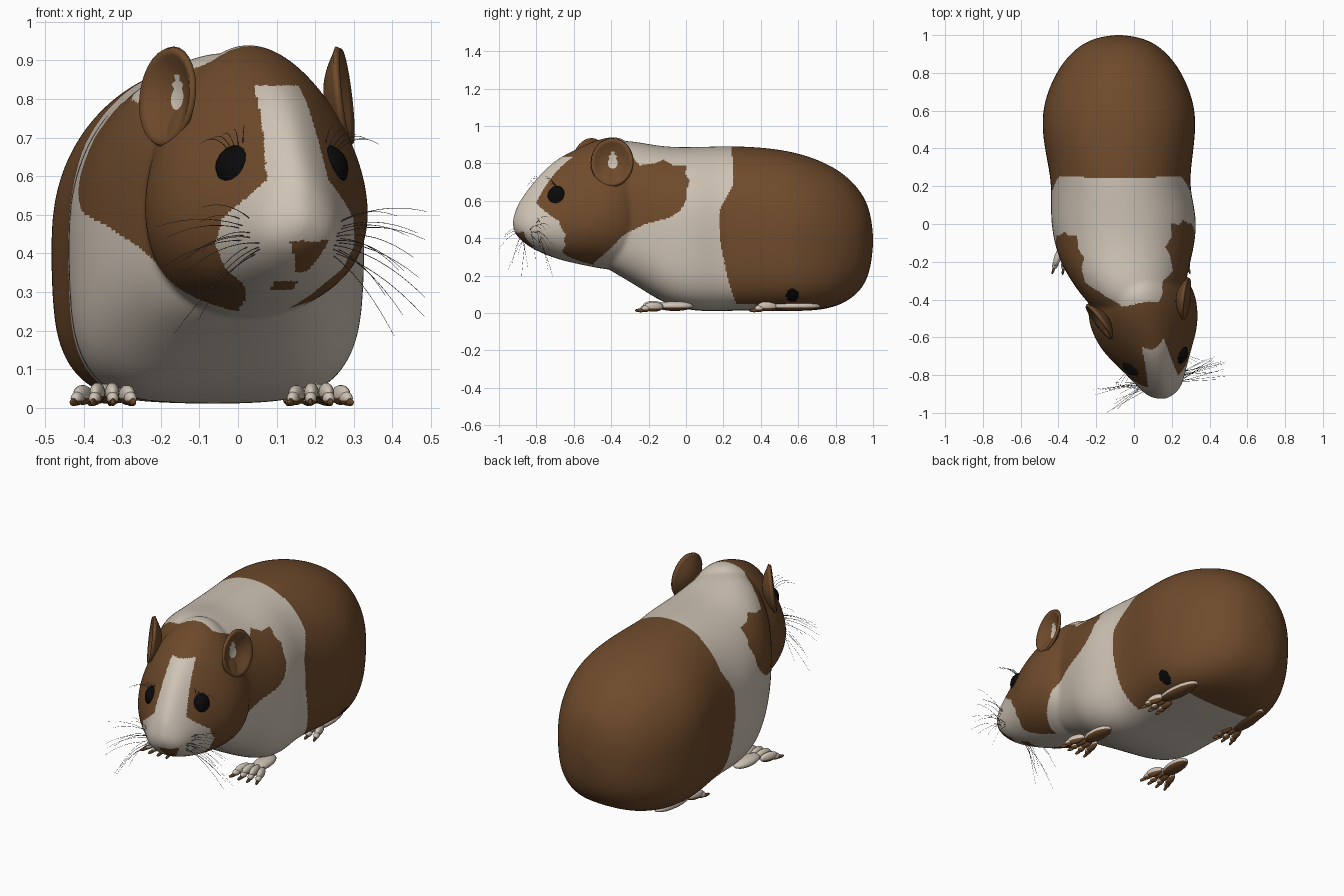
import bpy, bmesh, math, random
from math import sin, cos, pi
from mathutils import Vector, Matrix

random.seed(4)
cube = bpy.data.objects.get("Cube")
if cube:
    bpy.data.objects.remove(cube)


def material(name, rgb):
    m = bpy.data.materials.new(name)
    m.use_nodes = True
    m.diffuse_color = (*rgb, 1)
    m.node_tree.nodes["Principled BSDF"].inputs["Base Color"].default_value = (*rgb, 1)
    return m


BROWN, CREAM, BLACK, GREY = 0, 1, 2, 3
mats = [material("brown fur", (.158, .07, .025)), material("cream fur", (.62, .545, .46)),
        material("eye black", (.003, .003, .003)), material("whisker grey", (.12, .11, .10))]

# Head frame: s runs forward, t runs to the model's left
TURN = math.radians(15)
ORIGIN = Vector((.03, -.40, 0))
FWD = Vector((sin(TURN), -cos(TURN), 0))
LAT = Vector((cos(TURN), sin(TURN), 0))
UP = Vector((0, 0, 1))


def head_point(s, t, z):
    return ORIGIN + FWD * s + LAT * t + UP * z


def make(name, bm):
    bmesh.ops.recalc_face_normals(bm, faces=bm.faces)
    me = bpy.data.meshes.new(name)
    bm.to_mesh(me)
    bm.free()
    for m in mats:
        me.materials.append(m)
    me.shade_smooth()
    ob = bpy.data.objects.new(name, me)
    bpy.context.collection.objects.link(ob)
    return ob


def bake(ob):
    """Replace the mesh by its modified result."""
    bpy.context.view_layer.update()
    dg = bpy.context.evaluated_depsgraph_get()
    me = bpy.data.meshes.new_from_object(ob.evaluated_get(dg))
    ob.modifiers.clear()
    ob.data = me
    me.shade_smooth()


def loft(bm, rings, tip_a, tip_b):
    rows = [[bm.verts.new(p) for p in r] for r in rings]
    n = len(rows[0])
    for a, b in zip(rows, rows[1:]):
        for i in range(n):
            bm.faces.new((a[i], a[(i + 1) % n], b[(i + 1) % n], b[i]))
    for row, tip in ((rows[0], tip_a), (rows[-1], tip_b)):
        v = bm.verts.new(tip)
        for i in range(n):
            bm.faces.new((row[i], row[(i + 1) % n], v))


ANGLES = [2 * pi * i / 28 for i in range(28)]


def body_ring(y, cx, w, zb, zt):
    ring = []
    low = .53 + max(0, y - .7) + (.1 if y < -.15 else 0)   # boxier belly
    for a in ANGLES:
        c, s = cos(a), sin(a)
        e = .95 if s > 0 else low
        ring.append(Vector((cx + w * math.copysign(abs(c) ** e, c), y,
                            (zb + zt) / 2 + (zt - zb) / 2 * math.copysign(abs(s) ** e, s))))
    return ring


def head_ring(s, w, zb, zt):
    pear = .22 + .5 * min(.3, max(0, s - .1))
    return [head_point(s, w * cos(a) * (1 - pear * sin(a)),
                       (zb + zt) / 2 + (zt - zb) / 2 * sin(a)) for a in ANGLES]


# Body and head: two lofts fused into one skin
body_stations = [
    (.985, -.08, .13, .22, .55), (.94, -.08, .22, .12, .65), (.85, -.08, .305, .05, .745),
    (.74, -.08, .365, .015, .81), (.6, -.08, .41, .008, .86), (.45, -.08, .405, .01, .885),
    (.3, -.075, .378, .012, .895), (.18, -.07, .367, .008, .895), (.04, -.055, .39, .008, .89),
    (-.1, -.05, .375, .04, .89), (-.22, -.045, .34, .115, .91), (-.34, -.02, .29, .19, .93),
    (-.45, .01, .23, .25, .91), (-.53, .04, .14, .35, .8)]
head_stations = [
    (-.13, .2, .3, .88), (-.05, .27, .22, .955), (.06, .29, .235, .935), (.16, .272, .255, .895),
    (.23, .245, .27, .86), (.29, .21, .285, .83), (.36, .168, .31, .775), (.43, .13, .34, .70),
    (.48, .105, .375, .635), (.52, .072, .41, .575)]
bm = bmesh.new()
loft(bm, [body_ring(*r) for r in body_stations], (-.08, 1.005, .39), (.05, -.57, .55))
loft(bm, [head_ring(*r) for r in head_stations], head_point(-.2, 0, .6), head_point(.55, 0, .48))
body = make("body", bm)
body.modifiers.new("round", 'SUBSURF').levels = 2
fuse = body.modifiers.new("fuse", 'REMESH')
fuse.mode = 'VOXEL'
fuse.voxel_size = .008
relax = body.modifiers.new("relax", 'SMOOTH')
relax.factor = .5
relax.iterations = 26
bake(body)


# Coat pattern
def inside(px, py, poly):
    hit = False
    for (x0, y0), (x1, y1) in zip(poly, poly[1:] + poly[:1]):
        if (y0 > py) != (y1 > py) and px < x0 + (py - y0) * (x1 - x0) / (y1 - y0):
            hit = not hit
    return hit


def lerp(table, v):
    for (a, fa), (b, fb) in zip(table, table[1:]):
        if v <= b:
            k = max(0, (v - a) / (b - a))
            return fa + (fb - fa) * k
    return table[-1][1]


mantle = [(-.52, .1), (-.49, .27), (-.41, .34), (-.33, .42), (-.22, .475), (-.085, .51), (-.03, .55),
          (0, .6), (0, .65), (.02, .71), (0, .73), (0, .79), (-.07, .79), (-.12, .82), (-.17, .8),
          (-.25, .79), (-.3, .85), (-.41, .9), (-.43, 1.1), (-1.2, 1.1), (-1.2, .1)]
rump = [(0, .29), (.1, .25), (.2, .22), (.4, .18), (.55, .18), (.68, .25), (.78, .255), (.9, .24)]
blaze = [(.24, .06), (.28, .08), (.32, .11), (.36, .16), (.42, .19), (.49, .18), (.54, .135), (.59, .085),
         (.68, .077), (.83, .063)]


def coat(p):
    x, y, z = p
    d = p - ORIGIN
    s, t = d.dot(FWD), d.dot(LAT)
    if x > 0 and math.hypot(y - .57, z - .095) < .035:
        return BLACK
    if s > .44 and .345 < z < .432 and abs(t - .022) < .012 + .5 * (z - .345):
        return BROWN
    if s > .3 and .305 < z < .328 and abs(t + .005) < .03:
        return BROWN
    if (s > .2 or (s > 0 and z < .3)) and z < .835 and abs(t - .008) < lerp(blaze, z):
        return CREAM
    if y > lerp(rump, z):
        return CREAM if z < .05 and y < .62 and abs(x + .07) < .26 else BROWN
    shift = .06 * min(1, max(0, (.05 - x) / .25))
    return BROWN if inside(y + shift, z, mantle) else CREAM


for f in body.data.polygons:
    f.material_index = coat(f.center)


def ball(bm, centre, size, mat, turn=0.0, soles=False):
    mtx = Matrix.Translation(centre) @ Matrix.Rotation(turn, 4, 'Z') @ Matrix.Diagonal((*size, 1))
    new = bmesh.ops.create_uvsphere(bm, u_segments=16, v_segments=10, radius=1, matrix=mtx)
    for f in {f for v in new["verts"] for f in v.link_faces}:
        under = soles and f.calc_center_median().z < centre[2] - .2 * size[2]
        f.material_index = BROWN if under else mat


# Eyes, set into the skin
for side, label in ((1, "left"), (-1, "right")):
    ok, spot, normal, _ = body.closest_point_on_mesh(head_point(.345, side * .145, .635))
    bm = bmesh.new()
    ball(bm, spot - normal * .04, (.063, .063, .063), BLACK)
    make(label + "_eye", bm)

# Ears: cupped discs facing outward and forward
for side, label in ((1, "left"), (-1, "right")):
    a = math.radians(68)
    out = FWD * cos(a) + LAT * (side * sin(a)) + UP * .12
    across = UP.cross(out).normalized()
    out.normalize()
    tall = out.cross(across)
    centre = head_point(.05, side * .215, .803)
    bm = bmesh.new()
    rows = []
    for k in range(1, 9):
        r = k / 8
        rows.append([bm.verts.new(centre + across * (.112 * r * cos(b)) + tall * (.128 * r * sin(b))
                                  + out * (.05 * r * r - .02 - .03 * max(0, r - .85)))
                     for b in ANGLES])
    hub = bm.verts.new(centre - out * .02)
    n = len(ANGLES)
    for i in range(n):
        j = (i + 1) % n
        bm.faces.new((hub, rows[0][i], rows[0][j]))
        for p, q in zip(rows, rows[1:]):
            bm.faces.new((p[i], q[i], q[j], p[j]))
    ear = make(label + "_ear", bm)
    if ear.data.polygons[0].normal.dot(out) < 0:
        ear.data.flip_normals()
    shell = ear.modifiers.new("thickness", 'SOLIDIFY')
    shell.thickness = .016
    shell.offset = 0
    bake(ear)
    for f in ear.data.polygons:
        d = f.center - centre
        pale = (d.dot(across) / .024) ** 2 + ((d.dot(tall) - .01) / .048) ** 2 < 1
        f.material_index = CREAM if pale and f.normal.dot(out) > 0 else BROWN


# Feet with toes and claws
def foot(name, x, y, length, toes, splay):
    bm = bmesh.new()
    ball(bm, (x, y, .037), (.045, length, .026), CREAM, splay, True)
    for i in range(toes):
        k = i - (toes - 1) / 2
        turn = splay + k * .18
        ahead = Vector((sin(turn), -cos(turn), 0))
        base = Vector((x + k * .032, y - length * .8, 0))
        lift = .042 - .006 * abs(k)
        ball(bm, base + ahead * .035 + UP * lift, (.019, .055, .026), CREAM, turn, True)
        ball(bm, base + ahead * .078 + UP * .024, (.016, .026, .018), CREAM, turn, True)
        ball(bm, base + ahead * .105 + UP * .014, (.007, .028, .01), BROWN, turn)
    make(name, bm)


for side, label in ((1, "left"), (-1, "right")):
    foot(label + "_front_foot", -.068 + side * .275, -.06, .1, 4, side * .06)
    foot(label + "_hind_foot", -.075 + side * .245, .58, .14, 3, side * .1)


# Whiskers: thin curved hairs
def hairs(name, paths, mat):
    cu = bpy.data.curves.new(name, 'CURVE')
    cu.dimensions = '3D'
    cu.bevel_depth = .0012
    cu.bevel_resolution = 0
    for start, end, sag in paths:
        sp = cu.splines.new('POLY')
        sp.points.add(8)
        for i, p in enumerate(sp.points):
            k = i / 8
            p.co = (*(start.lerp(end, k) + UP * (sag * 4 * k * (1 - k))), 1)
            p.radius = 1 - .6 * k
    cu.materials.append(mats[mat])
    ob = bpy.data.objects.new(name, cu)
    bpy.context.collection.objects.link(ob)


for side, label in ((1, "left"), (-1, "right")):
    paths, brows = [], []
    for i in range(14):
        k = i / 13
        start = head_point(random.uniform(.42, .48), side * .1, .4 + .07 * k)
        end = head_point(random.uniform(.38, .54), side * random.uniform(.23, .36),
                         .2 + .32 * k + random.uniform(-.02, .02))
        paths.append((start, end, .025))
    hairs(label + "_whiskers", paths, GREY)
    for i in range(5):
        start = head_point(.34, side * (.11 + .01 * i), .67)
        brows.append((start, head_point(.4, side * (.12 + .03 * i), .73 - .012 * i), .02))
    hairs(label + "_brow_hairs", brows, GREY)
